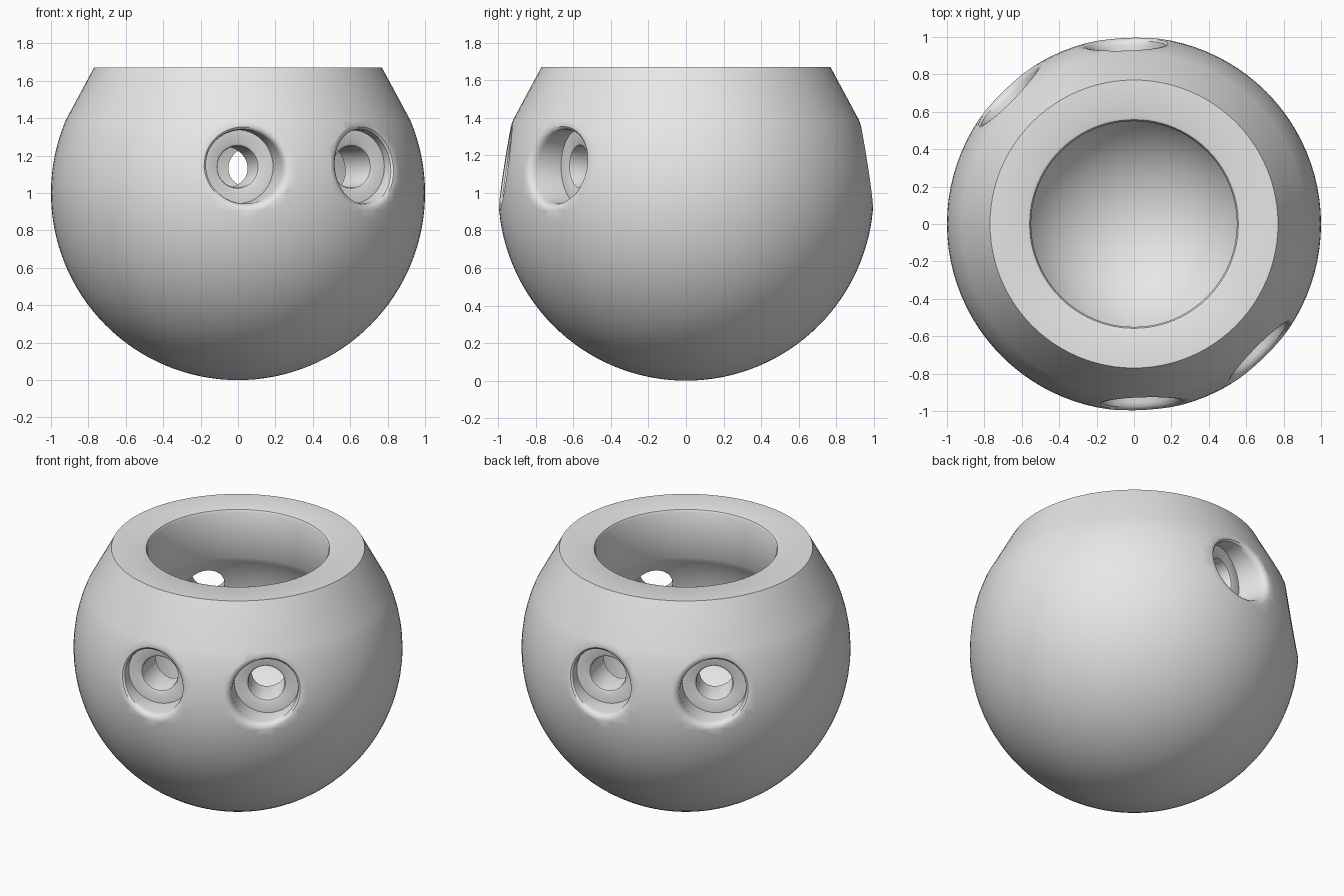
import bpy, bmesh, math
from mathutils import Vector, Matrix

old = bpy.data.objects.get("Cube")
if old:
    bpy.data.objects.remove(old, do_unlink=True)

CENTRE = Vector((0, 0, 1))      # centre of the ball
SIDES = 96
HOLE_SIDES = 48


def make_material(name, colour):
    mat = bpy.data.materials.new(name)
    mat.use_nodes = True
    mat.diffuse_color = colour
    mat.node_tree.nodes["Principled BSDF"].inputs["Base Color"].default_value = colour
    return mat


def make_object(name, bm):
    bmesh.ops.recalc_face_normals(bm, faces=bm.faces)
    mesh = bpy.data.meshes.new(name)
    bm.to_mesh(mesh)
    bm.free()
    obj = bpy.data.objects.new(name, mesh)
    bpy.context.collection.objects.link(obj)
    return obj


def arc(radius, start, end, steps):
    """Points (r, z) on a circle round the centre, angles up from straight down."""
    angles = [math.radians(start + (end - start) * i / steps) for i in range(steps + 1)]
    return [(radius * math.sin(a), 1 - radius * math.cos(a)) for a in angles]


# Hollow bowl: round outside, flat rim, straight neck, round cavity
profile = arc(1.0, 0, 113, 40)
profile += [(0.77, 1.67), (0.572, 1.67), (0.558, 1.665), (0.55, 1.65)]
profile += arc(0.65, 122.2, 0, 28)
bm = bmesh.new()
verts = [bm.verts.new((r, 0, z)) for r, z in profile]
edges = [bm.edges.new(pair) for pair in zip(verts, verts[1:])]
bmesh.ops.spin(bm, geom=verts + edges, cent=(0, 0, 0), axis=(0, 0, 1),
               angle=math.tau, steps=SIDES, use_merge=False)
bmesh.ops.remove_doubles(bm, verts=bm.verts, dist=0.0005)
bowl = make_object("bowl", bm)
bowl.data.materials.append(make_material("plain grey", (0.8, 0.8, 0.8, 1)))


def add_hole(bm, floor, heading, turn):
    """Stepped hole: narrow bore, flat floor, wide recess, rounded lip."""
    a = math.radians(heading)
    out = Vector((math.sin(a), -math.cos(a), 0))
    across, up = Vector((math.cos(a), math.sin(a), 0)), Vector((0, 0, 1))
    spin = Matrix.Rotation(turn, 3, 'Z')

    def ring(radius, depth, from_surface=False):
        points = []
        for i in range(HOLE_SIDES):
            t = math.tau * i / HOLE_SIDES
            p = floor + radius * (math.cos(t) * across + math.sin(t) * up)
            move = depth
            if from_surface:    # distance along the hole to the ball's skin
                q = p - CENTRE
                b = q.dot(out)
                move += -b + math.sqrt(b * b - q.length_squared + 1)
            points.append(bm.verts.new(spin @ (p + out * move)))
        return points

    rings = [ring(0.11, -0.35), ring(0.11, -0.02), ring(0.115, -0.006),
             ring(0.128, 0), ring(0.197, 0),
             ring(0.197, -0.045, True), ring(0.202, -0.022, True),
             ring(0.214, -0.008, True), ring(0.238, 0.002, True),
             ring(0.238, 0.1, True)]
    for low, high in zip(rings, rings[1:]):
        for i in range(HOLE_SIDES):
            j = (i + 1) % HOLE_SIDES
            bm.faces.new((low[i], low[j], high[j], high[i]))
    bm.faces.new(rings[0][::-1])
    bm.faces.new(rings[-1])


# Two finger holes at the front, the same pair turned round at the back
bm = bmesh.new()
for turn in (0, math.pi):
    add_hole(bm, Vector((0, -0.83, 1.14)), 18, turn)
    add_hole(bm, Vector((0.61, -0.57, 1.14)), 29, turn)
cutter = make_object("hole_cutter", bm)
cutter.hide_render = True

# Cut the holes and smooth the result
bpy.context.view_layer.objects.active = bowl
bowl.select_set(True)
cut = bowl.modifiers.new("holes", 'BOOLEAN')
cut.object = cutter
cut.operation = 'DIFFERENCE'
cut.solver = 'EXACT'
bpy.ops.object.modifier_apply(modifier=cut.name)
bpy.data.objects.remove(cutter, do_unlink=True)
bpy.ops.object.shade_smooth_by_angle(angle=math.radians(35))
